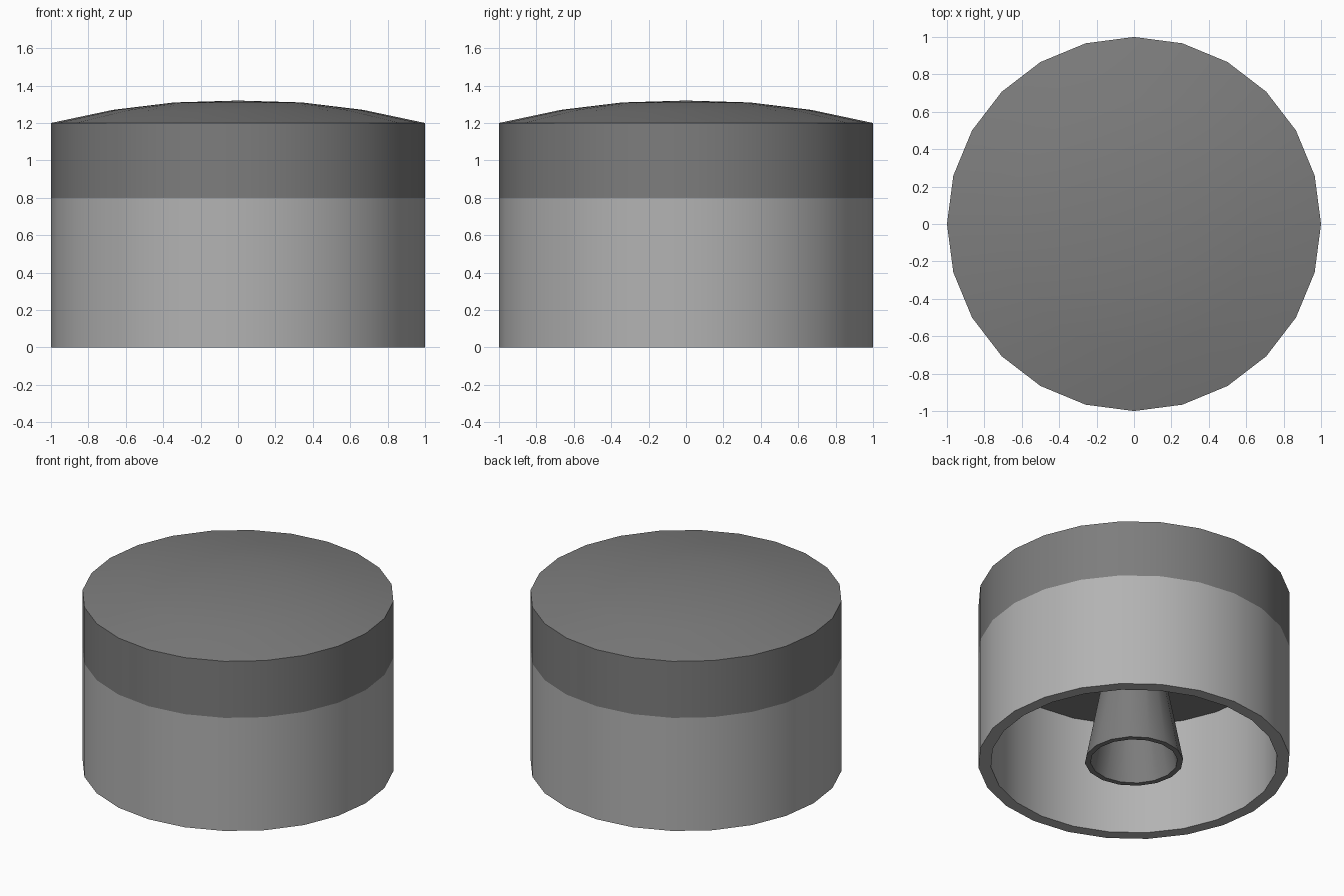
import bpy, bmesh, math

if "Cube" in bpy.data.objects:
    bpy.data.objects.remove(bpy.data.objects["Cube"])


def material(name, v):
    m = bpy.data.materials.new(name)
    m.diffuse_color = (v, v, v, 1)
    m.use_nodes = True
    m.node_tree.nodes["Principled BSDF"].inputs["Base Color"].default_value = m.diffuse_color
    return m


light = material("light grey", 0.45)
dark = material("dark grey", 0.205)


def lathe(name, profile, sides, mat, closed=False):
    """Spin (radius, z) points around the z axis; radius 0 makes a pole."""
    bm = bmesh.new()
    rings = []
    for r, z in profile:
        if r == 0:
            rings.append([bm.verts.new((0, 0, z))] * sides)
        else:
            rings.append([bm.verts.new((r * math.cos(2 * math.pi * i / sides),
                                        r * math.sin(2 * math.pi * i / sides), z))
                          for i in range(sides)])
    pairs = list(zip(rings, rings[1:]))
    if closed:
        pairs.append((rings[-1], rings[0]))
    for a, b in pairs:
        for i in range(sides):
            j = (i + 1) % sides
            quad = list(dict.fromkeys((a[i], a[j], b[j], b[i])))
            if len(quad) > 2:
                bm.faces.new(quad)
    bmesh.ops.recalc_face_normals(bm, faces=bm.faces[:])
    mesh = bpy.data.meshes.new(name)
    bm.to_mesh(mesh)
    bm.free()
    mesh.materials.append(mat)
    ob = bpy.data.objects.new(name, mesh)
    bpy.context.collection.objects.link(ob)
    bpy.ops.object.select_all(action='DESELECT')
    ob.select_set(True)
    bpy.context.view_layer.objects.active = ob
    bpy.ops.object.shade_smooth_by_angle(angle=math.radians(30))
    return ob


# Hollow lower skirt
lathe("skirt", [(0.92, 0.8), (0.92, 0), (1, 0), (1, 0.8)], 24, light)

# Solid cap with shallow dome and flat underside
lathe("domed_cap", [(0, 0.8), (0.92, 0.8), (1, 0.8), (1, 1.2), (0.67, 1.27),
                    (0.34, 1.31), (0, 1.32)], 24, dark)

# Hollow tapered stem under the cap
lathe("stem", [(0.316, 0), (0.165, 0.8), (0.13, 0.8), (0.28, 0)], 16, dark, closed=True)
